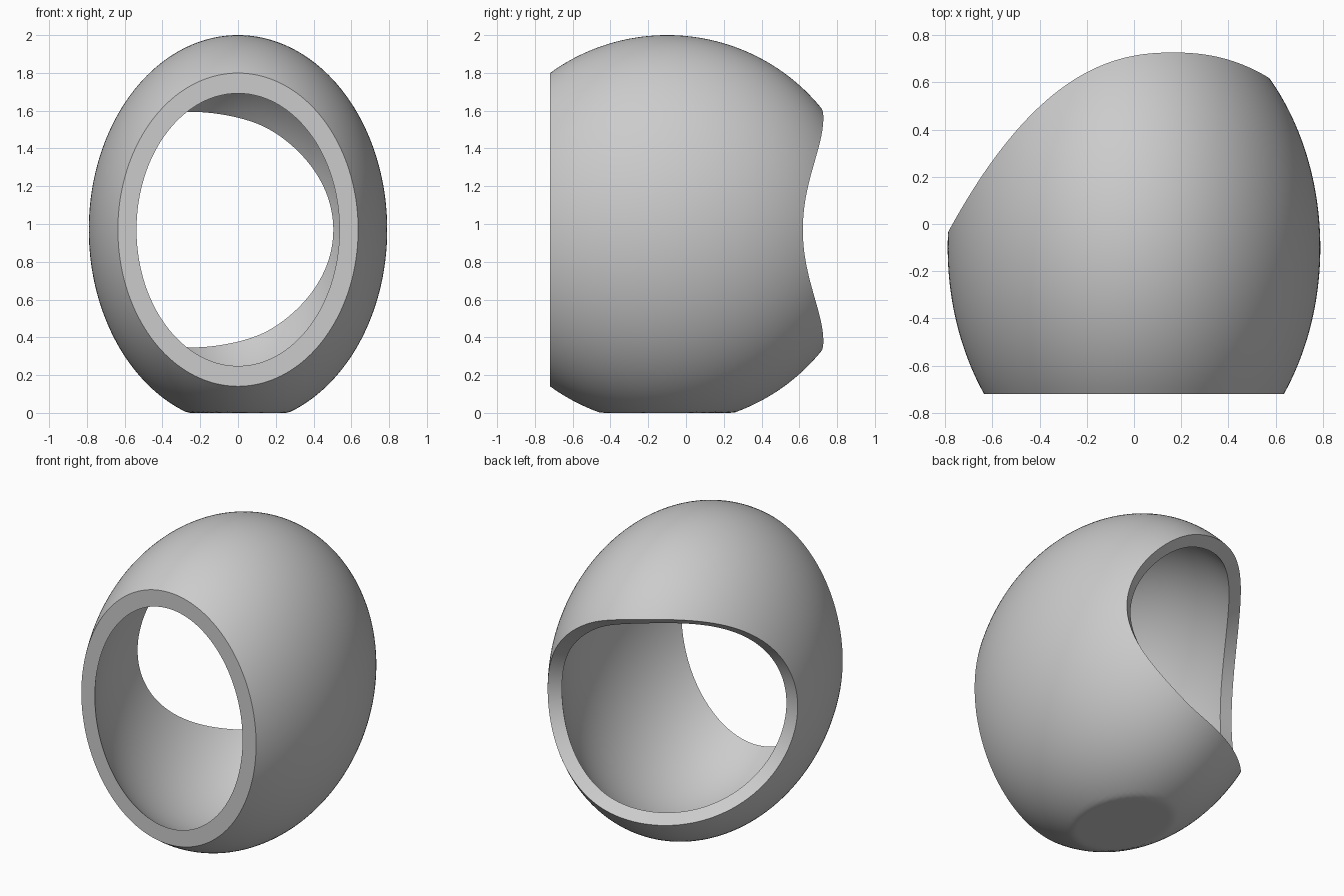
import bpy
from math import sin, cos, pi
from mathutils import Vector

cube = bpy.data.objects.get("Cube")
if cube:
    bpy.data.objects.remove(cube)

CENTRE = Vector((0, -0.1, 0.97))
RADII = Vector((0.79, 1.045, 1.03))
WALL = 0.085
FRONT = -0.72
AROUND, ALONG = 192, 48


def skin(theta, phi, depth):
    """Point on the egg, moved inward by depth along the normal."""
    d = Vector((cos(phi) * cos(theta), sin(phi), cos(phi) * sin(theta)))
    normal = Vector([d[i] / RADII[i] for i in range(3)]).normalized()
    return CENTRE + d * RADII - normal * depth


def solve(test, low, high):
    """Angle at which the test turns true."""
    for _ in range(40):
        mid = (low + high) / 2
        if test(mid):
            high = mid
        else:
            low = mid
    return high


def past_back(p):
    """Behind the bowed edge of the rear opening."""
    return p.y > 0.727 - 0.85 * abs(p.x - 0.165) ** 2.3


def strip(theta, depth, back):
    start = solve(lambda f: skin(theta, f, depth).y > FRONT, -1.5, 0)
    points = []
    for j in range(ALONG + 1):
        p = skin(theta, start + (back - start) * j / ALONG, depth)
        p.z = max(p.z, 0)  # flat foot
        points.append(p)
    return points


# Closed loops: outer skin front to back, then inner skin back to front
verts, faces = [], []
for i in range(AROUND):
    theta = 2 * pi * i / AROUND
    back = solve(lambda f: past_back(skin(theta, f, 0)), 0, pi / 2)
    verts += strip(theta, 0, back) + strip(theta, WALL, back)[::-1]

loop = 2 * (ALONG + 1)
for i in range(AROUND):
    a, b = i * loop, (i + 1) % AROUND * loop
    for j in range(loop):
        k = (j + 1) % loop
        faces.append((a + j, a + k, b + k, b + j))

mesh = bpy.data.meshes.new("egg_shell")
mesh.from_pydata(verts, [], faces)
mesh.update()
shell = bpy.data.objects.new("egg_shell", mesh)
bpy.context.collection.objects.link(shell)

# Plain grey
grey = bpy.data.materials.new("light_grey")
grey.use_nodes = True
colour = (0.6, 0.6, 0.6, 1)
grey.diffuse_color = colour
grey.node_tree.nodes["Principled BSDF"].inputs["Base Color"].default_value = colour
mesh.materials.append(grey)

bpy.ops.object.select_all(action="DESELECT")
shell.select_set(True)
bpy.context.view_layer.objects.active = shell
bpy.ops.object.mode_set(mode="EDIT")
bpy.ops.mesh.select_all(action="SELECT")
bpy.ops.mesh.normals_make_consistent(inside=False)
bpy.ops.object.mode_set(mode="OBJECT")
bpy.ops.object.shade_smooth_by_angle(angle=0.5)
